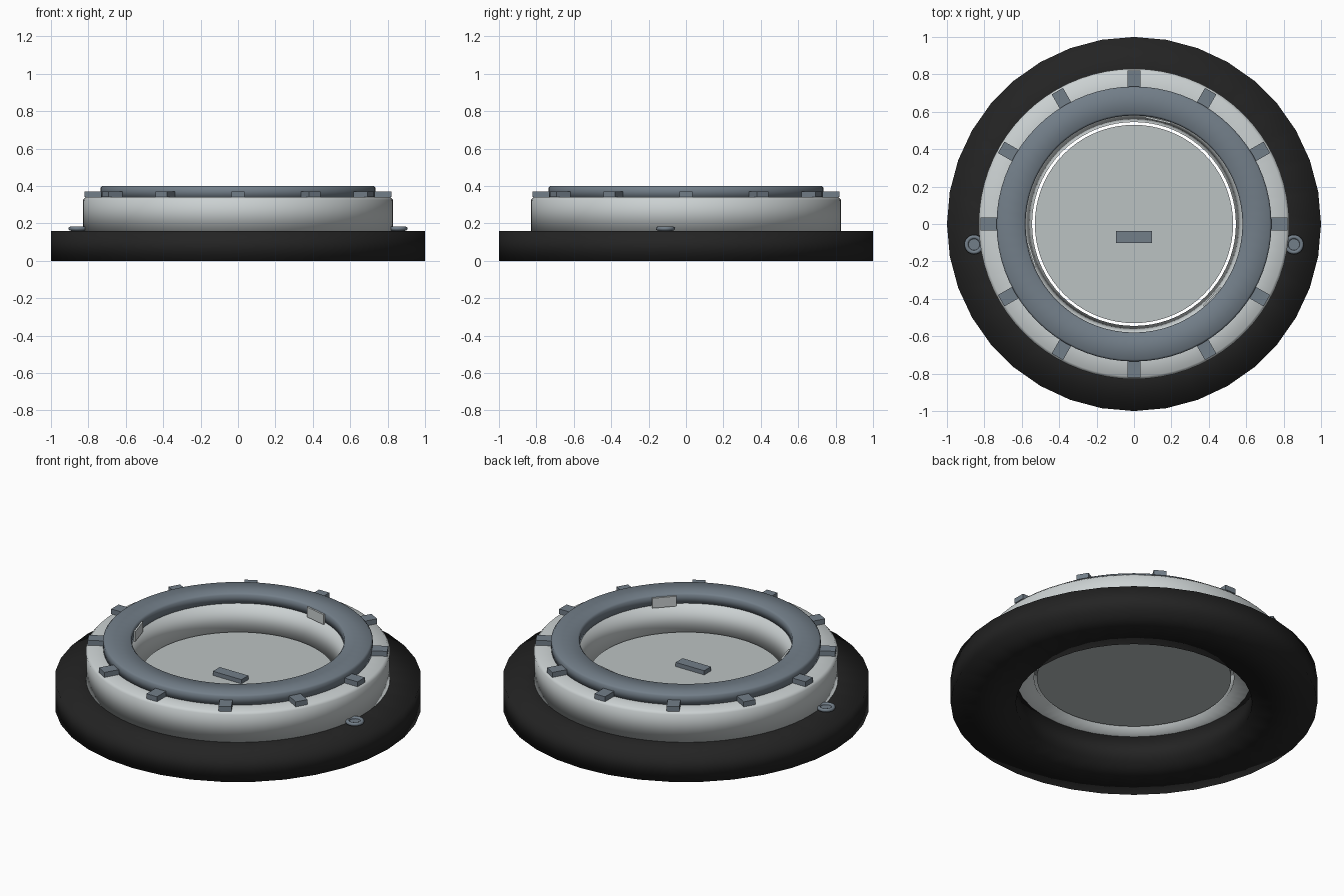
import bpy, bmesh
from math import cos, sin, radians, tau
from mathutils import Matrix

cube = bpy.data.objects.get("Cube")
if cube:
    bpy.data.objects.remove(cube)


def material(name, rgb):
    m = bpy.data.materials.new(name)
    m.use_nodes = True
    color = (*rgb, 1)
    m.diffuse_color = color
    bsdf = next(n for n in m.node_tree.nodes if n.type == 'BSDF_PRINCIPLED')
    bsdf.inputs["Base Color"].default_value = color
    return m


black = material("black rubber", (0.017, 0.017, 0.017))
light = material("light metal", (0.60, 0.64, 0.645))
pane = material("pale grey pane", (0.50, 0.54, 0.545))
slate = material("slate metal", (0.17, 0.21, 0.25))


def finish(name, bm, mat, smooth=False):
    bmesh.ops.recalc_face_normals(bm, faces=bm.faces)
    mesh = bpy.data.meshes.new(name)
    bm.to_mesh(mesh)
    bm.free()
    mesh.materials.append(mat)
    for p in mesh.polygons:
        p.use_smooth = smooth
    obj = bpy.data.objects.new(name, mesh)
    bpy.context.collection.objects.link(obj)
    return obj


def lathe(name, profile, mat, sides, at=(0, 0, 0)):
    """Spin a closed (radius, height) profile round the vertical axis."""
    bm = bmesh.new()
    loops = []
    for i in range(sides):
        a = tau * i / sides
        loops.append([bm.verts.new((r * cos(a), r * sin(a), z)) for r, z in profile])
    n = len(profile)
    for i in range(sides):
        p, q = loops[i], loops[(i + 1) % sides]
        for j in range(n):
            k = (j + 1) % n
            bm.faces.new((p[j], q[j], q[k], p[k]))
    obj = finish(name, bm, mat, True)
    obj.location = at
    return obj


def box(name, size, at, mat, angle=0):
    """Box placed in a frame turned by angle about the model's axis."""
    bm = bmesh.new()
    bmesh.ops.create_cube(bm, size=1)
    bm.transform(Matrix.Rotation(angle, 4, 'Z') @ Matrix.Translation(at) @ Matrix.Diagonal((*size, 1)))
    return finish(name, bm, mat)


def disc(name, radius, low, high, mat, sides, x=0, y=0):
    bm = bmesh.new()
    bmesh.ops.create_cone(bm, cap_ends=True, segments=sides, radius1=radius,
                          radius2=radius, depth=high - low)
    bm.transform(Matrix.Translation((x, y, (low + high) / 2)))
    return finish(name, bm, mat)


# Wide base flange, tapered body and top rim
lathe("base_flange", [(0.645, 0), (1, 0), (1, 0.16), (0.645, 0.16)], black, 36)
lathe("body_ring", [(0.545, 0.16), (0.83, 0.16), (0.83, 0.325), (0.815, 0.34), (0.58, 0.34)], light, 72)
lathe("top_rim", [(0.58, 0.335), (0.735, 0.335), (0.735, 0.39), (0.725, 0.4),
                  (0.59, 0.4), (0.58, 0.39)], slate, 72)

# Inner pane, with a small bar on it
disc("inner_pane", 0.53, 0.16, 0.19, pane, 72)
box("pane_bar", (0.19, 0.065, 0.025), (0, -0.07, 0.2025), slate)

# Clamp blocks round the rim
for i in range(12):
    box(f"clamp_block_{i + 1}", (0.1, 0.07, 0.03), (0.77, 0, 0.355), slate, tau * i / 12)

# Upright tabs inside the opening
for i in range(3):
    box(f"inner_tab_{i + 1}", (0.01, 0.135, 0.06), (0.571, 0, 0.358), light, radians(77 + 120 * i))

# Round side eyelets on the flange
for side, x in (("left", 0.855), ("right", -0.855)):
    disc(f"{side}_eyelet_plate", 0.038, 0.155, 0.172, slate, 24, x, -0.11)
    circle = [(0.041 + 0.011 * cos(tau * k / 8), 0.172 + 0.011 * sin(tau * k / 8)) for k in range(8)]
    lathe(f"{side}_eyelet_ring", circle, slate, 24, (x, -0.11, 0))
